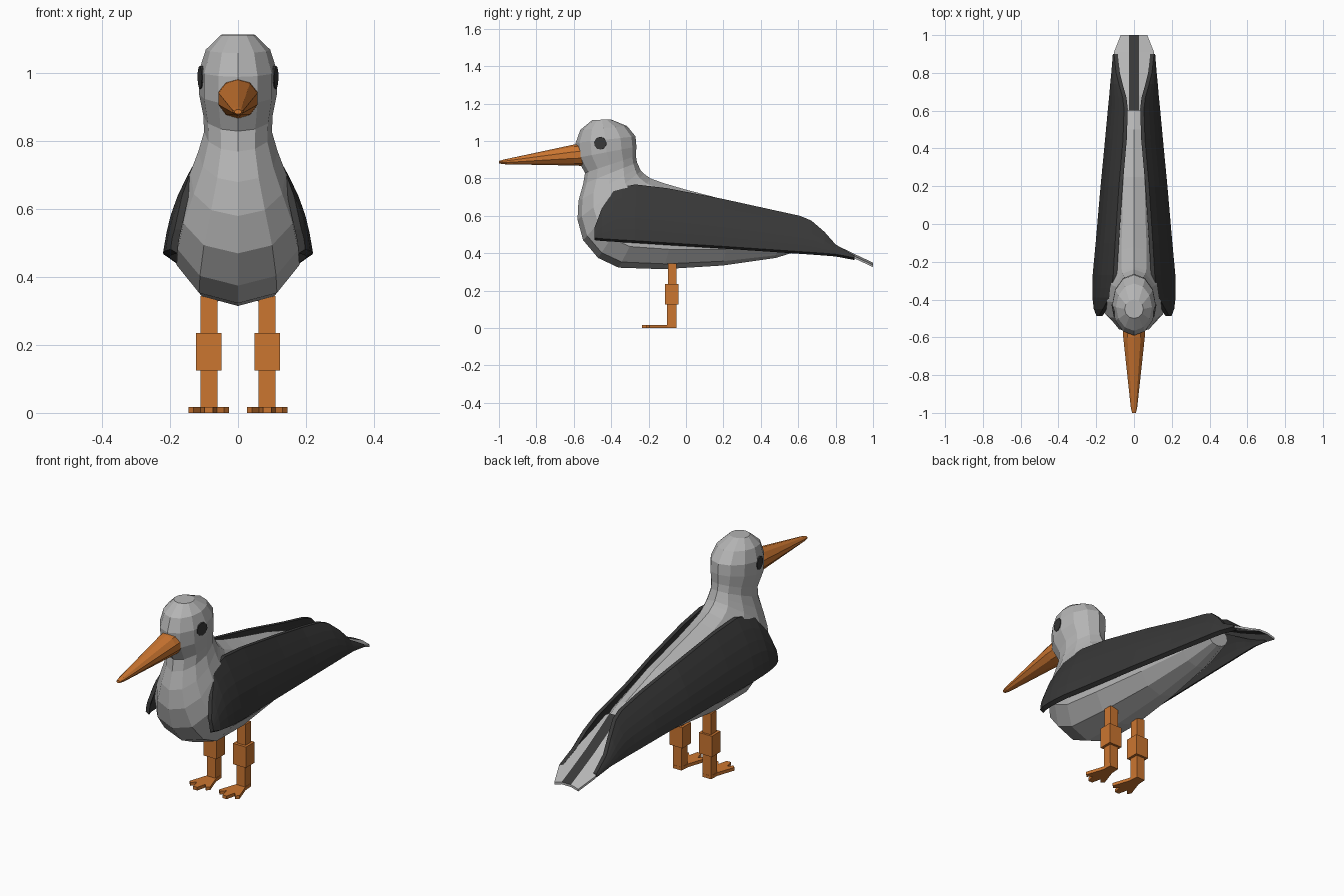
import bpy, bmesh, math
from mathutils import Vector
from mathutils.bvhtree import BVHTree

cube = bpy.data.objects.get("Cube")
if cube:
    bpy.data.objects.remove(cube, do_unlink=True)


def material(name, rgb):
    m = bpy.data.materials.new(name)
    m.use_nodes = True
    m.diffuse_color = (*rgb, 1)
    bsdf = m.node_tree.nodes["Principled BSDF"]
    bsdf.inputs["Base Color"].default_value = (*rgb, 1)
    bsdf.inputs["Roughness"].default_value = 0.8
    return m


GREY = material("light grey plumage", (0.46, 0.46, 0.46))
DARK = material("charcoal feathers", (0.04, 0.04, 0.04))
ORANGE = material("orange skin", (0.6, 0.18, 0.03))


def finish(name, bm, *mats):
    bmesh.ops.recalc_face_normals(bm, faces=bm.faces)
    me = bpy.data.meshes.new(name)
    bm.to_mesh(me)
    bm.free()
    for m in mats:
        me.materials.append(m)
    ob = bpy.data.objects.new(name, me)
    bpy.context.collection.objects.link(ob)
    return ob


def loft(rings):
    """Skin a list of equal point rings and cap both ends."""
    bm = bmesh.new()
    rows = [[bm.verts.new(p) for p in r] for r in rings]
    n = len(rows[0])
    for a, b in zip(rows, rows[1:]):
        for i in range(n):
            j = (i + 1) % n
            bm.faces.new((a[i], a[j], b[j], b[i]))
    bm.faces.new(rows[0])
    bm.faces.new(rows[-1])
    return bm


def section(ty, tz, by, bz, w, pear, n=12):
    """Egg-shaped ring between a back point and a belly point."""
    pts = []
    for i in range(n):
        a = math.tau * i / n
        k = (1 - math.cos(a)) / 2
        pts.append((w * math.sin(a) * (1 - pear * math.cos(a)),
                    ty + (by - ty) * k, tz + (bz - tz) * k))
    return pts


# Body, neck and head: back y, back z, belly y, belly z, half width, pear
profile = [
    (.66, .51, .64, .425, .06, 0), (.50, .59, .48, .375, .10, .1),
    (.25, .675, .20, .335, .135, .2), (0, .74, -.12, .315, .168, .3),
    (-.12, .775, -.36, .323, .182, .3), (-.19, .80, -.47, .375, .178, .3),
    (-.225, .825, -.55, .47, .165, .25), (-.24, .84, -.58, .58, .14, .15),
    (-.25, .86, -.575, .68, .117, .05), (-.262, .885, -.55, .77, .10, 0),
    (-.268, .92, -.54, .83, .102, 0), (-.265, .97, -.585, .91, .115, 0),
    (-.27, 1.025, -.59, .99, .115, 0), (-.315, 1.08, -.565, 1.06, .095, 0),
    (-.40, 1.115, -.50, 1.113, .05, 0),
]
body_bm = loft([section(*s) for s in profile])
body_bm.normal_update()
surface = BVHTree.FromBMesh(body_bm)
finish("body", body_bm, GREY)

# Beak
beak = []
for y, zc, w, h in [(-.52, .928, .062, .062), (-.60, .925, .06, .056),
                    (-.97, .889, .018, .013), (-1.0, .887, .011, .007)]:
    beak.append([(w * math.cos(a), y, zc + h * math.sin(a))
                 for a in (math.tau * (i + .5) / 10 for i in range(10))])
finish("beak", loft(beak), ORANGE)

# Tail fan with a painted centre stripe
tail = []
for y, z, w in [(.60, .56, .05), (.68, .512, .065), (.80, .445, .09),
                (.91, .392, .106), (1.0, .35, .07)]:
    xs = (-w, -.027, .027, w)
    drop = [.012, 0, 0, .012]
    top = [(x, y, z - d) for x, d in zip(xs, drop)]
    tail.append(top + [(x, yy, zz - .012) for x, yy, zz in reversed(top)])
tail_bm = loft(tail)
for f in tail_bm.faces:
    if len(f.verts) == 4 and abs(f.calc_center_median().x) < .02:
        f.material_index = 1
finish("tail", tail_bm, GREY, DARK)

# Wing stations: y, top z, bottom z, top x, bottom x
wing = [
    (-.488, .54, .482, .187, .198), (-.45, .64, .478, .165, .213),
    (-.39, .73, .474, .132, .22), (-.34, .757, .471, .117, .221),
    (-.27, .768, .467, .11, .219), (-.10, .748, .456, .10, .203),
    (.20, .69, .437, .08, .177), (.45, .635, .42, .058, .153),
    (.61, .60, .409, .053, .138), (.67, .575, .405, .06, .132),
    (.74, .515, .40, .08, .126), (.80, .447, .395, .095, .12),
    (.90, .388, .376, .106, .112),
]


def wing_ring(side, y, zt, zb, xt, xb, n=6):
    outer, inner = [], []
    for i in range(n):
        t = i / (n - 1)
        x = xt + (xb - xt) * t + .18 * (xb - xt) * math.sin(math.pi * t)
        z = zt + (zb - zt) * t
        outer.append((side * x, y, z))
        inner.append((side * (x - .02), y, z - .012 * t))
    return outer + inner[::-1]


def box(name, x, y, z0, z1, hx, hy):
    bm = bmesh.new()
    bmesh.ops.create_cube(bm, size=1)
    for v in bm.verts:
        v.co = (x + v.co.x * 2 * hx, y + v.co.y * 2 * hy,
                z0 + (v.co.z + .5) * (z1 - z0))
    return finish(name, bm, ORANGE)


# Toe outline around the ankle, one half, mirrored below
half_foot = [(.025, -.05), (.028, -.10), (.06, -.195), (.045, -.21),
             (.024, -.185), (.012, -.235)]
outline = half_foot + [(-x, y) for x, y in reversed(half_foot)]

for side, label in ((1, "left"), (-1, "right")):
    finish(label + "_wing", loft([wing_ring(side, *s) for s in wing]), DARK)

    # Eye plate lying on the head surface
    loc, normal, _, _ = surface.find_nearest(Vector((side * .13, -.462, .988)))
    bm = bmesh.new()
    bmesh.ops.create_cone(bm, cap_ends=True, segments=10, radius1=.034,
                          radius2=.034, depth=.009)
    turn = Vector((0, 0, 1)).rotation_difference(normal)
    for v in bm.verts:
        v.co = loc + turn @ v.co + normal * .001
    finish(label + "_eye", bm, DARK)

    # Leg and foot
    x = side * .086
    box(label + "_upper_leg", x, -.073, .22, .345, .025, .023)
    box(label + "_knee", x, -.075, .125, .235, .038, .036)
    box(label + "_lower_leg", x, -.076, 0, .13, .025, .025)
    finish(label + "_foot", loft([[(x + px, py, z) for px, py in outline]
                                  for z in (0, .017)]), ORANGE)
